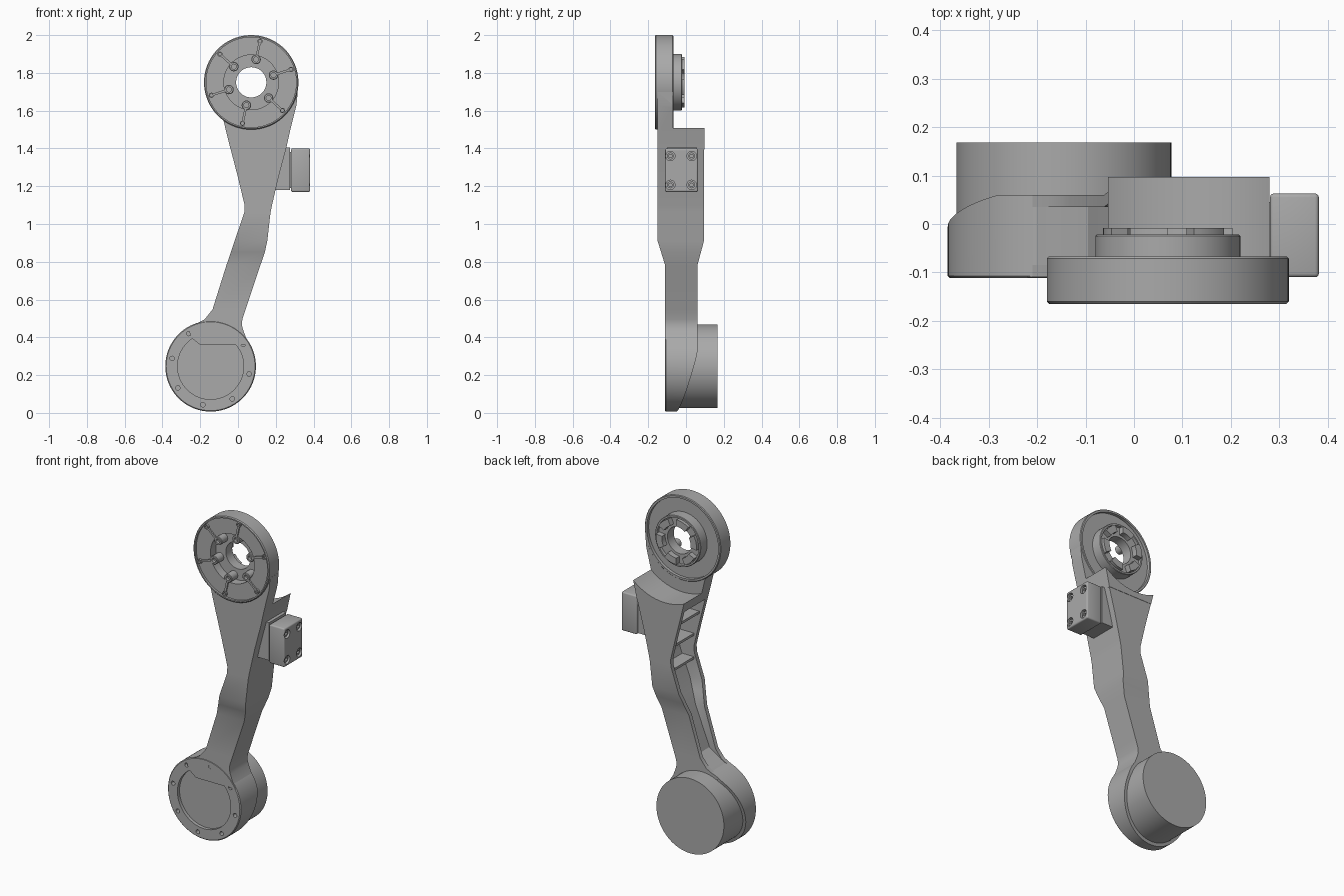
import bpy, bmesh
from math import cos, sin, pi, radians
from mathutils import Vector

if "Cube" in bpy.data.objects:
    bpy.data.objects.remove(bpy.data.objects["Cube"])

metal = bpy.data.materials.new("plain grey metal")
metal.use_nodes = True
GREY = (0.4, 0.4, 0.4, 1)
metal.diffuse_color = GREY
metal.node_tree.nodes["Principled BSDF"].inputs["Base Color"].default_value = GREY

HUB = (0.07, 1.75)
FOOT = (-0.145, 0.247)


def finish(name, bm):
    bmesh.ops.remove_doubles(bm, verts=bm.verts, dist=1e-5)
    bmesh.ops.recalc_face_normals(bm, faces=bm.faces)
    mesh = bpy.data.meshes.new(name)
    bm.to_mesh(mesh)
    bm.free()
    mesh.materials.append(metal)
    obj = bpy.data.objects.new(name, mesh)
    bpy.context.collection.objects.link(obj)
    return obj


def activate(obj):
    bpy.ops.object.select_all(action='DESELECT')
    obj.select_set(True)
    bpy.context.view_layer.objects.active = obj


def cut(obj, cutter):
    activate(obj)
    mod = obj.modifiers.new("cut", 'BOOLEAN')
    mod.operation = 'DIFFERENCE'
    mod.solver = 'EXACT'
    mod.object = cutter
    bpy.ops.object.modifier_apply(modifier=mod.name)
    bpy.data.objects.remove(cutter)


def bevel(obj, width):
    activate(obj)
    mod = obj.modifiers.new("bevel", 'BEVEL')
    mod.width = width
    mod.segments = 3
    bpy.ops.object.modifier_apply(modifier=mod.name)


def loft(name, sections):
    """Join cross-sections, given as lists of 3D points, into one solid."""
    bm = bmesh.new()
    rings = [[bm.verts.new(p) for p in s] for s in sections]
    n = len(rings[0])
    for a, b in zip(rings, rings[1:]):
        for i in range(n):
            j = (i + 1) % n
            bm.faces.new((a[i], a[j], b[j], b[i]))
    bm.faces.new(rings[0])
    bm.faces.new(rings[-1])
    return finish(name, bm)


def lathe(name, profile, centres, seg=64, axis='Y'):
    """Turn a (radius, depth) profile about the axis at every centre."""
    bm = bmesh.new()
    closed = profile[0][0] > 0 and profile[-1][0] > 0
    for cx, cz in centres:
        rings = []
        for k in range(seg):
            c, s = cos(2 * pi * k / seg), sin(2 * pi * k / seg)
            pts = [(cx + r * c, d, cz + r * s) for r, d in profile]
            if axis == 'X':
                pts = [(d, u, v) for u, d, v in pts]
            rings.append([bm.verts.new(p) for p in pts])
        n = len(profile)
        for k in range(seg):
            a, b = rings[k], rings[(k + 1) % seg]
            for i in range(n if closed else n - 1):
                j = (i + 1) % n
                bm.faces.new((a[i], a[j], b[j], b[i]))
    return finish(name, bm)


def rod(r, d0, d1):
    return [(0, d0), (r, d0), (r, d1), (0, d1)]


def around(centre, radius, count, start):
    return [(centre[0] + radius * cos(radians(start) + 2 * pi * i / count),
             centre[1] + radius * sin(radians(start) + 2 * pi * i / count))
            for i in range(count)]


def box_section(z, x0, x1, y0, y1):
    return [(x0, y0, z), (x1, y0, z), (x1, y1, z), (x0, y1, z)]


def channel_section(z, x0, x1, depth):
    # the arm gets deeper front to back above the bend
    f = min(max((z - 0.78) / 0.13, 0), 1)
    y0, y1, t = -0.11 - 0.04 * f, 0.06 + 0.035 * f, 0.025
    xi = x0 + depth
    return box_section(z, x0, x1, y0, y1) + [
        (x0, y1 - t, z), (xi, y1 - t, z), (xi, y0 + t, z), (x0, y0 + t, z)]


# Arm: a channel open on one side, solid where it joins the lower housing
loft("arm_channel", [channel_section(*s) for s in (
    (0.36, -0.20, 0.065, 0.004), (0.40, -0.25, 0.042, 0.004),
    (0.44, -0.26, 0.027, 0.004), (0.465, -0.235, 0.02, 0.004),
    (0.495, -0.177, 0.023, 0.005), (0.547, -0.135, 0.04, 0.04),
    (0.78, -0.062, 0.118, 0.06), (0.85, -0.038, 0.142, 0.07),
    (0.91, -0.018, 0.155, 0.08), (1.06, 0.033, 0.172, 0.09),
    (1.10, 0.035, 0.18, 0.1), (1.25, -0.001, 0.215, 0.13),
    (1.40, -0.04, 0.255, 0.16))])

# Stiffening ribs inside the channel
for i, (z, x) in enumerate(((1.30, 0.0), (1.16, 0.035), (1.02, 0.035))):
    loft(f"channel_rib_{i + 1}", [box_section(h, x, x + 0.13, -0.13, 0.075)
                                  for h in (z, z + 0.014)])

# Solid head of the arm, hollowed to a saddle behind the upper hub
head = loft("arm_head", [box_section(z, x0, x1, -0.15, 0.097) for z, x0, x1 in (
    (1.395, -0.039, 0.254), (1.49, -0.063, 0.275),
    (1.63, -0.096, 0.31), (1.70, -0.10, 0.316))])
cut(head, lathe("saddle_cutter", [(0, -0.3), (0.24, -0.3), (0.24, -0.07),
                                  (0.32, -0.07), (0.32, 0.3), (0, 0.3)], [HUB], 96))

# Upper hub: rimmed disc, rear collar and through hole
hub = lathe("upper_hub", [
    (0.08, -0.10), (0.145, -0.10), (0.145, -0.152), (0.238, -0.152),
    (0.238, -0.165), (0.245, -0.165), (0.25, -0.16), (0.25, -0.071),
    (0.246, -0.067), (0.235, -0.067), (0.235, -0.085), (0.15, -0.085),
    (0.15, -0.025), (0.147, -0.022), (0.138, -0.022), (0.138, -0.04),
    (0.08, -0.04)], [HUB], 96)
lathe("hub_bolts", [(0, -0.14), (0.013, -0.14), (0.013, -0.158),
                    (0.022, -0.158), (0.025, -0.155), (0.025, -0.09), (0, -0.09)],
      around(HUB, 0.124, 6, 18), 20)
lathe("rim_screws", [(0, -0.154), (0.008, -0.154), (0.008, -0.163),
                     (0.014, -0.163), (0.014, -0.14), (0, -0.14)],
      around(HUB, 0.222, 6, 18), 16)

# Thin spokes on the hub front and raised teeth on its rear collar
for i in range(6):
    a = radians(18 + 60 * i)
    out, side = Vector((cos(a), 0, sin(a))), Vector((-sin(a), 0, cos(a)))
    mid = Vector((HUB[0], 0, HUB[1]))
    loft(f"hub_spoke_{i + 1}", [
        [mid + out * r + side * w + Vector((0, y, 0))
         for w, y in ((-0.006, -0.14), (0.006, -0.14), (0.006, -0.16), (-0.006, -0.16))]
        for r in (0.144, 0.215)])
    tooth = []
    for k in range(7):
        b = a + radians(12 + 6 * k)
        d = Vector((cos(b), 0, sin(b)))
        tooth.append([mid + d * r + Vector((0, y, 0)) for r, y in (
            (0.095, -0.05), (0.134, -0.05), (0.134, -0.008), (0.095, -0.008))])
    loft(f"collar_tooth_{i + 1}", tooth)

# Lower housing: its rear rim slopes away from the arm
housing = lathe("lower_housing", [
    (0, -0.092), (0.175, -0.092), (0.175, -0.112), (0.235, -0.112),
    (0.24, -0.107), (0.24, 0.06), (0.21, 0.06), (0, 0.06)], [FOOT], 96)
for v in housing.data.vertices:
    dx, dz = v.co.x - FOOT[0], v.co.z - FOOT[1]
    if v.co.y > 0.05 and dx * dx + dz * dz > 0.03:
        v.co.y = min(0.06, 0.06 + 0.3 * (0.33 * dx + 0.94 * dz - 0.14))
cut(housing, lathe("housing_hole_cutter", rod(0.012, -0.2, -0.085),
                   around(FOOT, 0.208, 8, 33.6), 16))
lathe("lower_drum", rod(0.222, -0.08, 0.168), [FOOT], 96)

# Side block with four recessed bolts, on a pad
loft("block_pad", [box_section(z, x0, 0.275, -0.10, 0.058)
                   for z, x0 in ((1.18, 0.17), (1.405, 0.2))])
loft("block_neck", [box_section(z, 0.25, 0.30, -0.09, 0.045) for z in (1.19, 1.38)])
block = loft("side_block", [box_section(z, 0.281, 0.382, -0.11, 0.063)
                            for z in (1.17, 1.40)])
bevel(block, 0.008)
corners = [(y, z) for y in (-0.083, 0.03) for z in (1.207, 1.36)]
cut(block, lathe("block_hole_cutter", rod(0.025, 0.355, 0.5), corners, 24, 'X'))
lathe("block_bolts", [(0, 0.35), (0.018, 0.35), (0.018, 0.374), (0.009, 0.374),
                      (0.009, 0.364), (0, 0.364)], corners, 20, 'X')

# Smooth the round parts and keep edges crisp
for obj in [o for o in bpy.context.collection.objects
            if o.type == 'MESH' and metal.name in o.data.materials]:
    activate(obj)
    bpy.ops.object.shade_smooth_by_angle(angle=radians(30))
